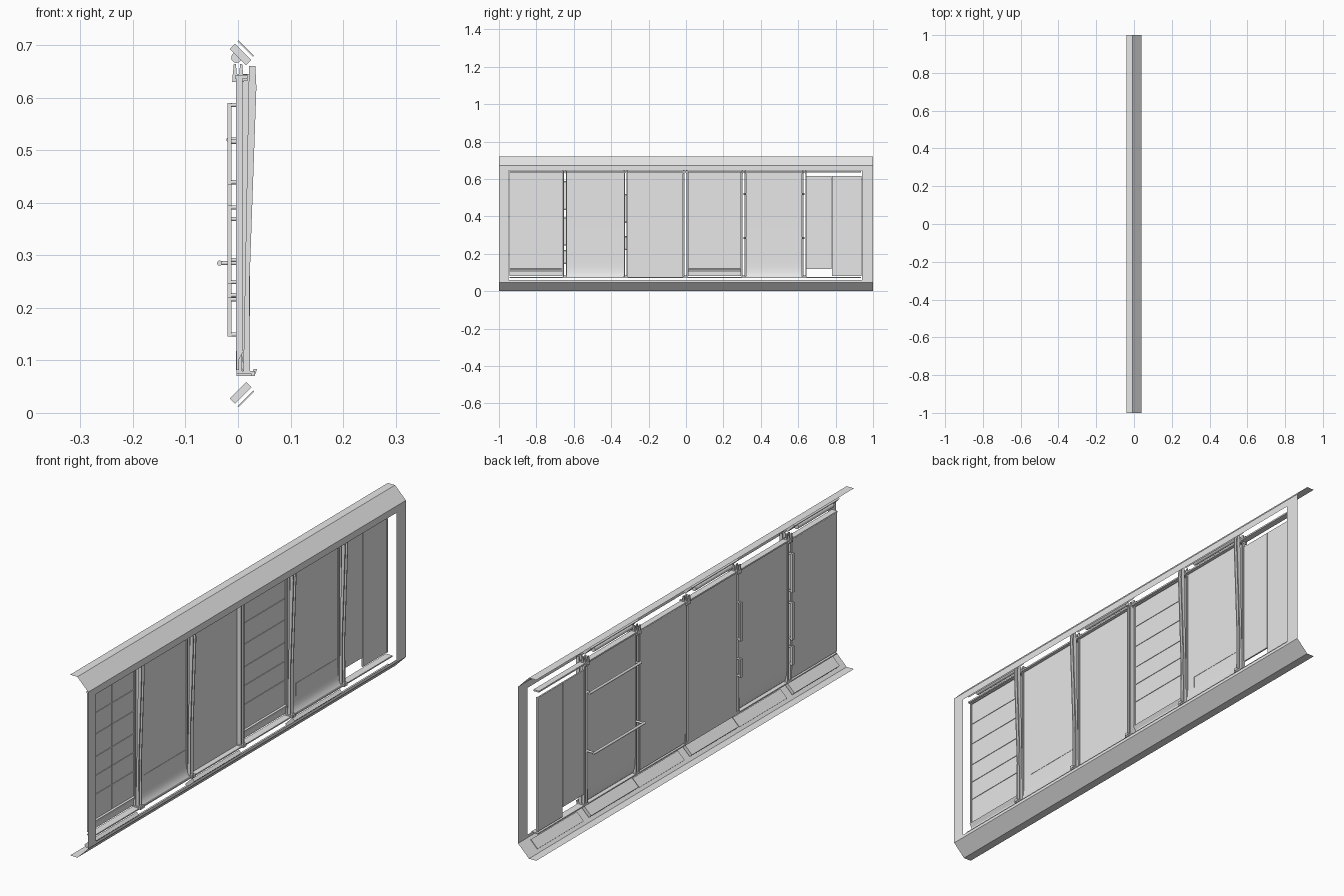
import bpy, bmesh
from mathutils import Vector

if "Cube" in bpy.data.objects:
    bpy.data.objects.remove(bpy.data.objects["Cube"])

grey = bpy.data.materials.new("light grey")
grey.use_nodes = True
grey.diffuse_color = (0.8, 0.8, 0.8, 1)
grey.node_tree.nodes["Principled BSDF"].inputs["Base Color"].default_value = (0.8, 0.8, 0.8, 1)

H = 0.72
BAYS = [(-0.945, -0.66), (-0.635, -0.335), (-0.31, -0.015),
        (0.01, 0.295), (0.32, 0.62), (0.645, 0.935)]
POSTS = [-0.647, -0.322, -0.003, 0.308, 0.633]


def finish(name, bm, fix=True):
    if fix:
        bmesh.ops.recalc_face_normals(bm, faces=bm.faces[:])
    mesh = bpy.data.meshes.new(name)
    bm.to_mesh(mesh)
    bm.free()
    mesh.materials.append(grey)
    ob = bpy.data.objects.new(name, mesh)
    bpy.context.collection.objects.link(ob)
    return ob


def prism(name, profile, y0, y1):
    """Closed x-z profile extruded along y."""
    bm = bmesh.new()
    face = bm.faces.new([bm.verts.new((x, y0, z)) for x, z in profile])
    ext = bmesh.ops.extrude_face_region(bm, geom=[face])
    verts = [g for g in ext["geom"] if isinstance(g, bmesh.types.BMVert)]
    bmesh.ops.translate(bm, verts=verts, vec=(0, y1 - y0, 0))
    return finish(name, bm)


def box(name, x0, x1, y0, y1, z0, z1):
    return prism(name, [(x0, z0), (x1, z0), (x1, z1), (x0, z1)], y0, y1)


def rod(name, a, b, r):
    a, b = Vector(a), Vector(b)
    bm = bmesh.new()
    bmesh.ops.create_cone(bm, cap_ends=True, segments=12, radius1=r, radius2=r, depth=(b - a).length)
    turn = (b - a).to_track_quat("Z", "Y").to_matrix()
    bmesh.ops.rotate(bm, verts=bm.verts, matrix=turn)
    bmesh.ops.translate(bm, verts=bm.verts, vec=(a + b) / 2)
    ob = finish(name, bm)
    for p in ob.data.polygons:
        p.use_smooth = len(p.vertices) == 4
    return ob


def slanted(name, y0, y1, a0, a1, d0, d1, top):
    """Box lying parallel to a sloped strip, a along it and d inward."""
    k = 0.5 ** 0.5
    pts = [(-0.008 + (a - d) * k, (a + d) * k)
           for a, d in ((a0, d0), (a1, d0), (a1, d1), (a0, d1))]
    prism(name, [(x, H - z if top else z) for x, z in pts], y0, y1)


# Thin outer shell: flanges, slopes and the face with its long opening
section = [(-0.04, 0), (-0.008, 0), (0.04, 0.048), (0.04, 0.06),
           (0.04, 0.645), (0.04, 0.672), (-0.008, H), (-0.04, H)]
ys = [-1, -0.95, 0.94, 1]
bm = bmesh.new()
grid = [[bm.verts.new((x, y, z)) for y in ys] for x, z in section]
for i in range(len(section) - 1):
    for j in range(3):
        if (i, j) != (3, 1):
            bm.faces.new([grid[i][j], grid[i][j + 1], grid[i + 1][j + 1], grid[i + 1][j]])
finish("outer_shell", bm, fix=False)

# Boxes and flat plates inside the slopes
for n, (y0, y1) in enumerate(BAYS):
    for top in (False, True):
        where = "upper" if top else "lower"
        if n % 2:
            slanted(where + "_plate", y0, y1, 0.014, 0.056, 0.001, 0.004, top)
        else:
            slanted(where + "_box", y0, y1, 0.014, 0.058, 0.011, 0.025, top)
    if n % 2 == 0:
        rod("upper_pipe", (-0.003, y0 + 0.03, 0.676), (-0.003, y1 - 0.03, 0.676), 0.01)


def tiled_panel(y0, y1):
    box("tiled_backing", -0.003, 0.003, y0, y1, 0.118, 0.635)
    rows = [0.121, 0.22, 0.295, 0.37, 0.46, 0.545, 0.632]
    mid = (y0 + y1) / 2
    for za, zb in zip(rows, rows[1:]):
        for ya, yb in ((y0 + 0.006, mid), (mid, y1 - 0.006)):
            box("panel_tile", 0.002, 0.006, ya + 0.001, yb - 0.001, za + 0.001, zb - 0.001)
    # Raised rim, sloped sill and kick strip
    for ya in (y0, y1 - 0.005):
        box("panel_rim", -0.004, 0.009, ya, ya + 0.005, 0.118, 0.64)
    box("panel_rim", -0.004, 0.009, y0, y1, 0.633, 0.64)
    prism("panel_sill", [(-0.003, 0.122), (0.011, 0.118), (0.002, 0.102), (-0.003, 0.102)], y0, y1)
    box("kick_strip", -0.003, 0.002, y0, y1, 0.082, 0.103)


def swept_panel(y0, y1):
    front = [(0.005, 0.64), (0.005, 0.16), (0.006, 0.125), (0.009, 0.1), (0.015, 0.083), (0.023, 0.073)]
    back = [(x - 0.006, z - 0.002) for x, z in reversed(front)]
    ob = prism("swept_panel", front + back, y0, y1)
    bpy.context.view_layer.objects.active = ob
    ob.select_set(True)
    bpy.ops.object.shade_smooth_by_angle()
    ob.select_set(False)
    box("seam_strip", 0.004, 0.0062, y0 + 0.035, y1, 0.177, 0.18)
    box("seam_strip", 0.004, 0.0062, y0 + 0.035, y0 + 0.038, 0.13, 0.18)


# Bay fillings
for n in (0, 3):
    tiled_panel(*BAYS[n])
for n in (1, 4):
    swept_panel(*BAYS[n])
box("plain_panel", -0.003, 0.005, *BAYS[2], 0.073, 0.64)
box("short_leaf", -0.003, 0.003, 0.645, 0.779, 0.12, 0.615)
box("long_leaf", -0.003, 0.003, 0.781, 0.935, 0.082, 0.615)
box("leaf_rim", -0.004, 0.006, 0.932, 0.937, 0.082, 0.615)

# Long rails above and below the panels
box("top_rail", -0.006, 0.018, -0.945, 0.935, 0.636, 0.642)
box("bottom_rail", -0.003, 0.026, -0.945, 0.935, 0.07, 0.075)

# Posts: twin uprights, tapered fins and end fittings
fin = [(0.01, 0.07), (0.023, 0.07), (0.022, 0.25), (0.035, 0.62), (0.033, 0.66), (0.021, 0.66)]
for n, y in enumerate(POSTS):
    for s in (-1, 1):
        c = y + s * 0.008
        box("post", -0.003, 0.008, c - 0.003, c + 0.003, 0.07, 0.645)
        if n != 2:
            prism("fin", fin, c - 0.002, c + 0.002)
        else:
            box("post_cover", 0.008, 0.023, c - 0.003, c + 0.003, 0.07, 0.645)
        for x in (-0.006, 0.006):
            prism("post_spike", [(x - 0.005, 0.63), (x + 0.005, 0.63), (x + 0.002, 0.664), (x - 0.002, 0.664)],
                  c - 0.004, c + 0.004)
    box("head_bracket", -0.01, 0.018, y - 0.012, y + 0.012, 0.632, 0.644)
    box("foot_bracket", -0.003, 0.032, y - 0.012, y + 0.012, 0.07, 0.08)
    prism("foot_hook", [(0.026, 0.075), (0.034, 0.075), (0.036, 0.084), (0.03, 0.084)], y - 0.008, y + 0.008)

# Vertical grab bars behind two posts
for y, spans in ((POSTS[1], ((0.365, 0.52), (0.22, 0.295))),
                 (POSTS[0], ((0.435, 0.59), (0.245, 0.395), (0.145, 0.22)))):
    for z0, z1 in spans:
        box("grab_bar", -0.02, -0.012, y - 0.006, y + 0.006, z0, z1)
        for z in (z0 + 0.004, z1 - 0.004):
            rod("bar_mount", (-0.014, y, z), (-0.002, y, z), 0.004)

# Horizontal hand rails across one bay
for z, x in ((0.52, -0.017), (0.285, -0.035)):
    rod("hand_rail", (x, POSTS[3], z), (x, POSTS[4], z), 0.005)
    for y in (POSTS[3] + 0.008, POSTS[4] - 0.008):
        rod("rail_mount", (x, y, z), (-0.002, y, z), 0.004)
